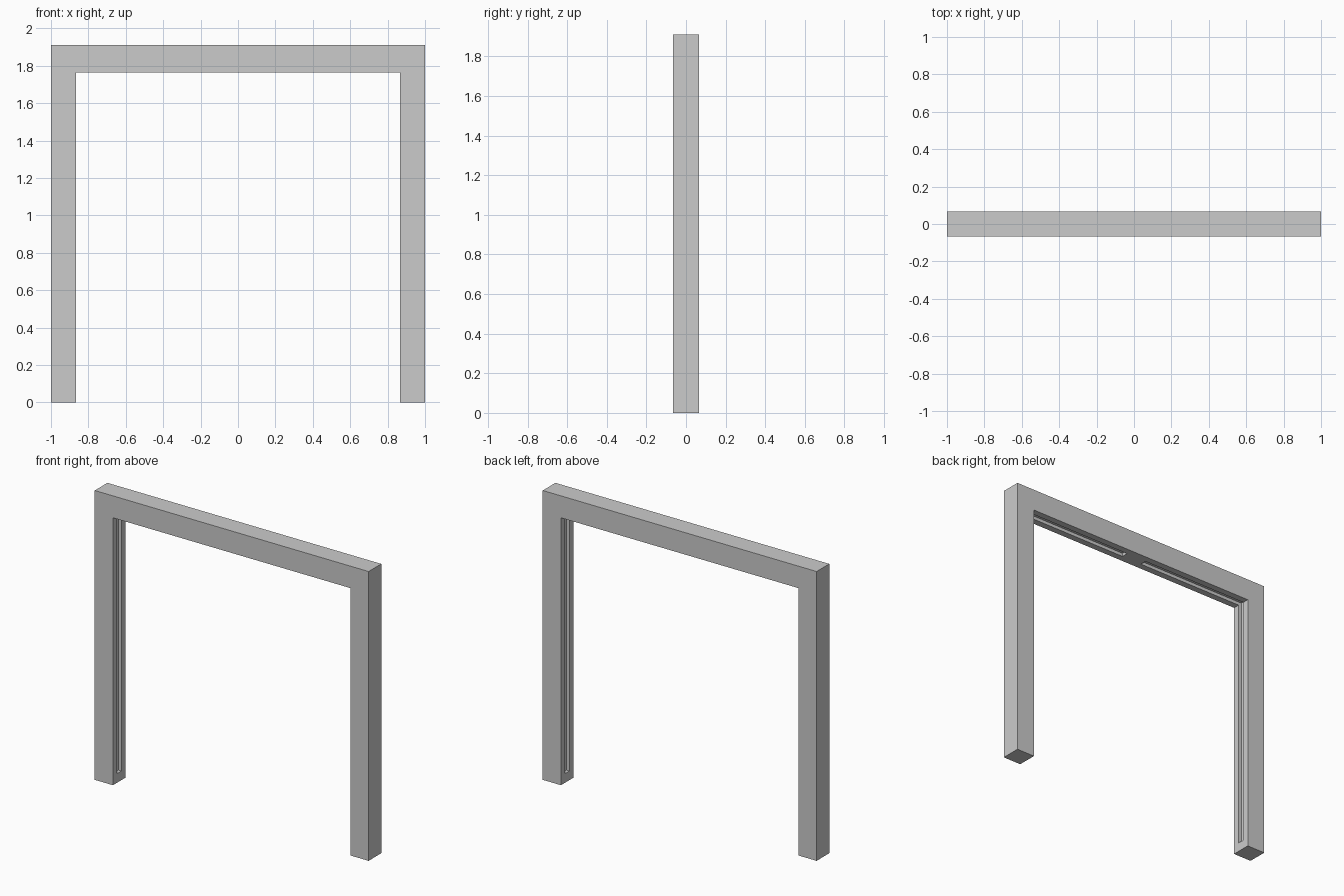
import bpy, bmesh

if "Cube" in bpy.data.objects:
    bpy.data.objects.remove(bpy.data.objects["Cube"])

W, T, H, ZI, XI = 1.0, 0.066, 1.91, 1.765, 0.867   # outer half width, half depth, height, opening
GY, GD, Z0, XG = 0.022, 0.022, 0.06, 0.075         # groove half width, depth, foot, centre gap


def extrude_profile(name, pts, half):
    """Extrude an XZ outline along y, centred on y = 0."""
    bm = bmesh.new()
    face = bm.faces.new([bm.verts.new((x, -half, z)) for x, z in pts])
    ext = bmesh.ops.extrude_face_region(bm, geom=[face])
    verts = [v for v in ext["geom"] if isinstance(v, bmesh.types.BMVert)]
    bmesh.ops.translate(bm, verts=verts, vec=(0, 2 * half, 0))
    bmesh.ops.recalc_face_normals(bm, faces=bm.faces)
    me = bpy.data.meshes.new(name)
    bm.to_mesh(me)
    bm.free()
    ob = bpy.data.objects.new(name, me)
    bpy.context.collection.objects.link(ob)
    return ob


# Frame: two posts and lintel in one outline
frame = extrude_profile("door_frame", [
    (-W, 0), (-XI, 0), (-XI, ZI), (XI, ZI), (XI, 0), (W, 0), (W, H), (-W, H)], T)

# L-shaped grooves running up each post and along the lintel
for side, s in (("left", -1), ("right", 1)):
    e = 0.02
    pts = [(XI - e, Z0), (XI + GD, Z0), (XI + GD, ZI + GD),
           (XG, ZI + GD), (XG, ZI - e), (XI - e, ZI - e)]
    cutter = extrude_profile(side + "_groove_cutter", [(s * x, z) for x, z in pts], GY)
    cutter.hide_render = True
    cutter.hide_set(True)
    mod = frame.modifiers.new(side + "_groove", "BOOLEAN")
    mod.operation = "DIFFERENCE"
    mod.solver = "EXACT"
    mod.object = cutter
